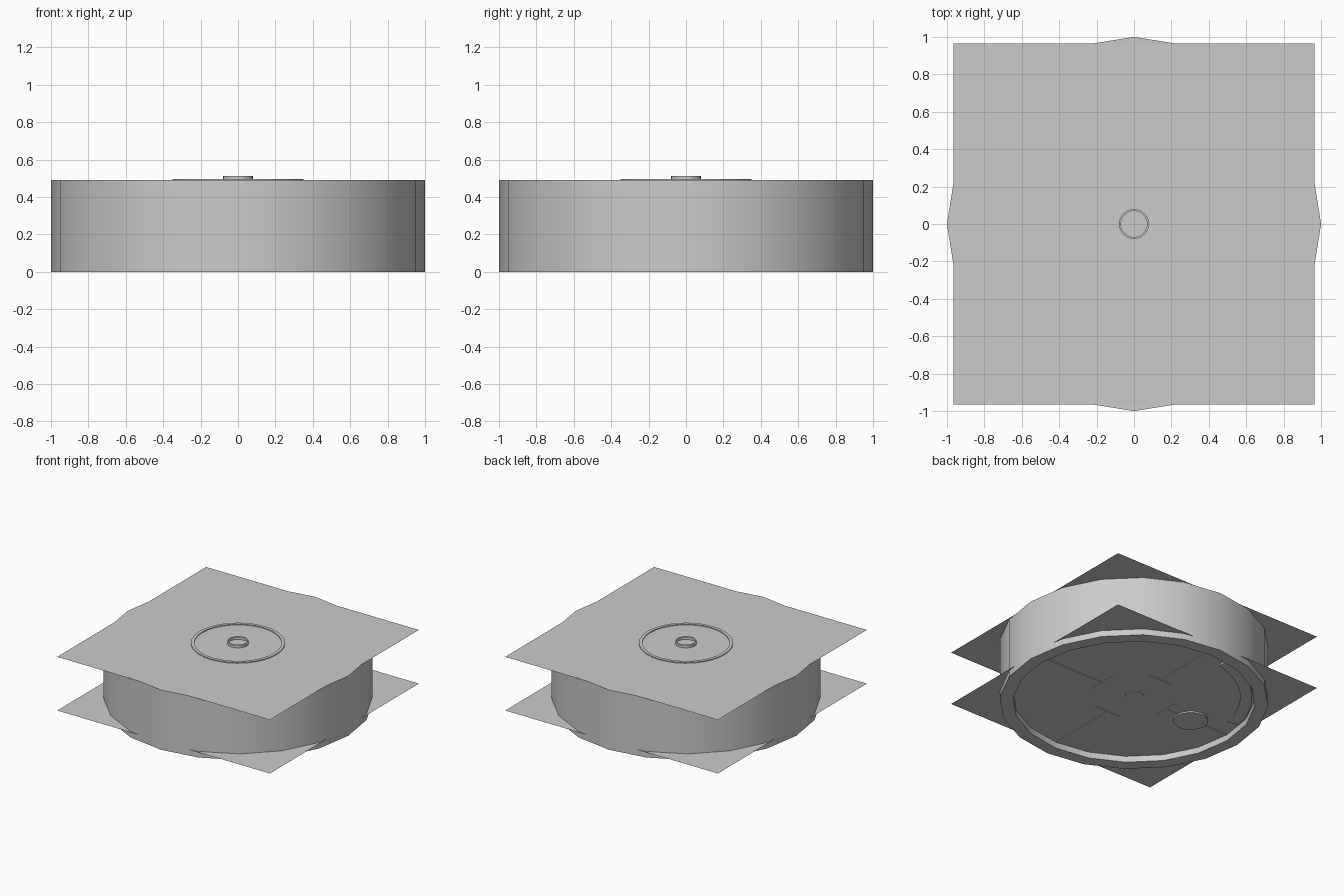
import bpy, bmesh, math

if "Cube" in bpy.data.objects:
    bpy.data.objects.remove(bpy.data.objects["Cube"])

def finish(name, bm, smooth=False):
    bmesh.ops.recalc_face_normals(bm, faces=bm.faces)
    me = bpy.data.meshes.new(name)
    bm.to_mesh(me)
    bm.free()
    ob = bpy.data.objects.new(name, me)
    bpy.context.collection.objects.link(ob)
    if smooth:
        bpy.ops.object.select_all(action='DESELECT')
        ob.select_set(True)
        bpy.context.view_layer.objects.active = ob
        bpy.ops.object.shade_smooth_by_angle(angle=math.radians(30))
    return ob

def sweep(name, profile, sides, start=0, end=360, closed=False, smooth=True):
    """Turn an (r, z) profile round the z axis, fully or over an arc."""
    bm = bmesh.new()
    full = end - start == 360
    n = sides if full else sides + 1
    rows = []
    for i in range(n):
        a = math.radians(start + (end - start) * i / sides)
        rows.append([bm.verts.new((r * math.cos(a), r * math.sin(a), z)) for r, z in profile])
    m = len(profile)
    for i in range(sides):
        a, b = rows[i], rows[(i + 1) % n]
        for j in range(m if closed else m - 1):
            k = (j + 1) % m
            bm.faces.new((a[j], b[j], b[k], a[k]))
    if closed and not full:
        bm.faces.new(rows[0])
        bm.faces.new(rows[-1])
    return finish(name, bm, smooth)

def rect(r0, r1, z0, z1):
    return [(r0, z0), (r1, z0), (r1, z1), (r0, z1)]

def plate(name, z):
    bm = bmesh.new()
    h = 0.965
    bm.faces.new([bm.verts.new((x, y, z)) for x, y in ((-h, -h), (h, -h), (h, h), (-h, h))])
    return finish(name, bm)

def disc(name, x, y, r, z0, z1, sides):
    bm = bmesh.new()
    bmesh.ops.create_cone(bm, cap_ends=True, segments=sides, radius1=r, radius2=r, depth=z1 - z0)
    bmesh.ops.translate(bm, verts=bm.verts, vec=(x, y, (z0 + z1) / 2))
    return finish(name, bm, True)

def box(name, x0, x1, half_w, z0, z1, turn):
    bm = bmesh.new()
    bmesh.ops.create_cube(bm, size=1)
    bmesh.ops.scale(bm, verts=bm.verts, vec=(x1 - x0, 2 * half_w, z1 - z0))
    bmesh.ops.translate(bm, verts=bm.verts, vec=((x0 + x1) / 2, 0, (z0 + z1) / 2))
    ob = finish(name, bm)
    ob.rotation_euler.z = turn
    return ob

# Twenty-sided drum with a downward rim
sweep("drum", [(0.9, 0.487), (1, 0.49), (1, 0), (0.9, 0), (0.9, 0.05)], 20)

# Square sheets across the top and the underside
plate("top_sheet", 0.49)
plate("bottom_sheet", 0.05)

# Raised ring and hollow spindle on top
sweep("top_ring", rect(0.325, 0.35, 0.485, 0.497), 32, closed=True)
sweep("spindle", rect(0.07, 0.08, 0.48, 0.512), 24, closed=True)

# Underside: four T-shaped ribs
for i in range(4):
    turn = i * math.pi / 2
    box(f"rib_{i}", 0.31, 0.89, 0.008, 0.045, 0.055, turn)
    box(f"rib_bar_{i}", 0.3, 0.316, 0.11, 0.045, 0.055, turn)

# Underside: hub, boss and curved handle
disc("hub", 0, 0, 0.075, 0.045, 0.055, 8)
disc("boss", -0.55, 0, 0.13, 0.038, 0.055, 16)
sweep("curved_handle", rect(0.79, 0.88, 0.038, 0.055), 8, 103, 168, closed=True)
